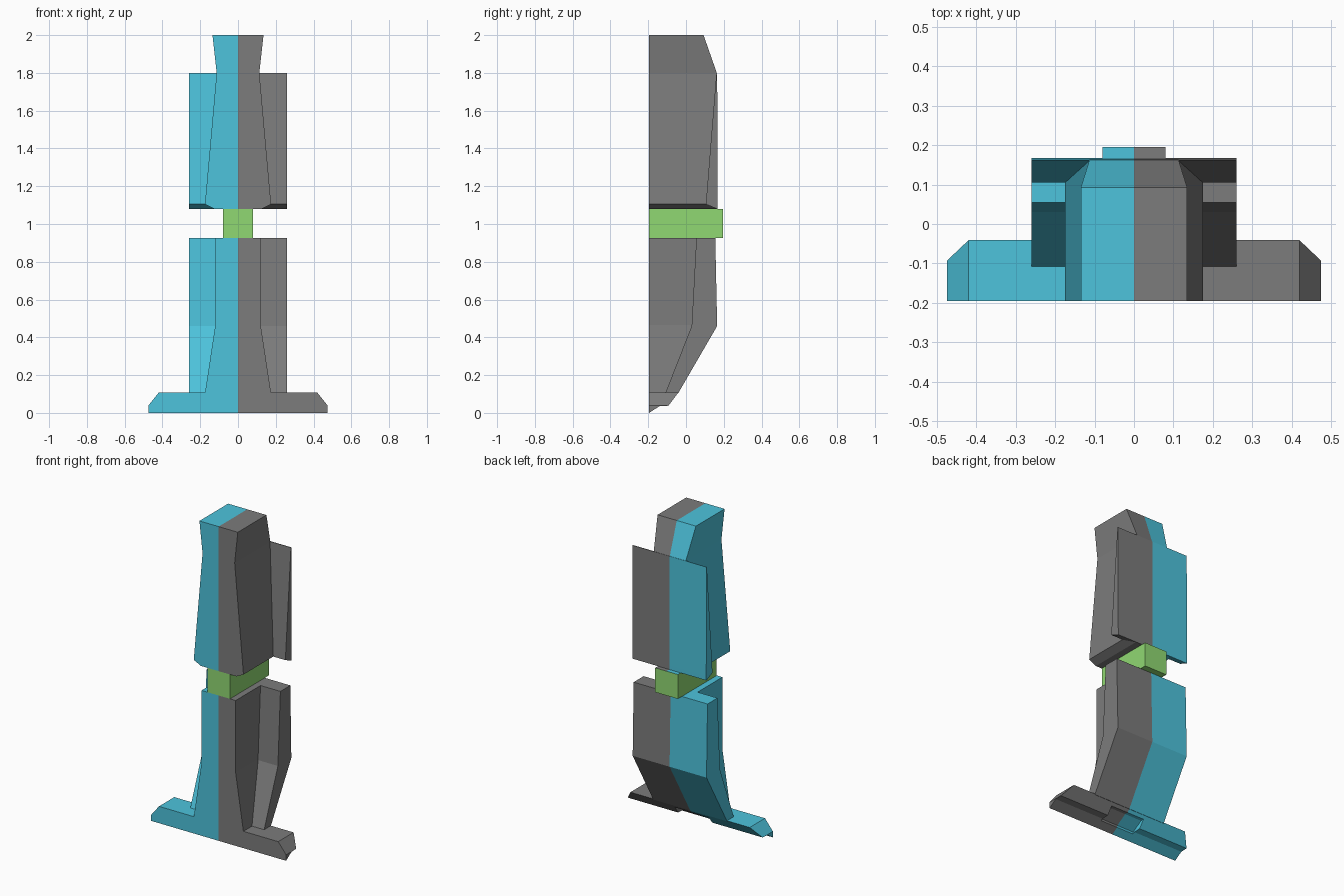
import bpy, bmesh

old = bpy.data.objects.get("Cube")
if old:
    bpy.data.objects.remove(old, do_unlink=True)


def make_material(name, colour):
    mat = bpy.data.materials.new(name)
    mat.use_nodes = True
    mat.diffuse_color = (*colour, 1)
    mat.node_tree.nodes["Principled BSDF"].inputs["Base Color"].default_value = (*colour, 1)
    return mat


blue = make_material("sky blue", (0.075, 0.55, 0.72))
grey = make_material("mid grey", (0.2, 0.2, 0.2))
green = make_material("leaf green", (0.28, 0.69, 0.17))


def loft(name, levels, rule=lambda centre, normal: centre.x > 0):
    """Stack rectangles (half width, front y, back y, z), split down the middle."""
    bm = bmesh.new()
    rings = []
    for w, front, back, z in levels:
        outline = [(-w, front), (0, front), (w, front), (w, back), (0, back), (-w, back)]
        rings.append([bm.verts.new((x, y, z)) for x, y in outline])
    for low, high in zip(rings, rings[1:]):
        for i in range(6):
            j = (i + 1) % 6
            bm.faces.new((low[i], low[j], high[j], high[i]))
    for ring in (rings[0], rings[-1]):
        bm.faces.new((ring[0], ring[1], ring[4], ring[5]))
        bm.faces.new((ring[1], ring[2], ring[3], ring[4]))
    bmesh.ops.remove_doubles(bm, verts=bm.verts, dist=0.0005)
    bmesh.ops.recalc_face_normals(bm, faces=bm.faces)
    for face in bm.faces:
        face.material_index = int(rule(face.calc_center_median(), face.normal))
    mesh = bpy.data.meshes.new(name)
    bm.to_mesh(mesh)
    bm.free()
    for mat in (blue, grey, green):
        mesh.materials.append(mat)
    obj = bpy.data.objects.new(name, mesh)
    bpy.context.collection.objects.link(obj)
    return obj


# Upper half: tapered column with a wide wedge plate behind it
loft("upper_column", [(0.125, -0.195, 0.163, 1.08), (0.175, -0.195, 0.163, 1.105),
                      (0.113, -0.195, 0.163, 1.8), (0.135, -0.195, 0.093, 2)])
loft("upper_back_plate", [(0.26, 0.164, 0.168, 1.08), (0.26, 0.105, 0.168, 1.105),
                          (0.26, 0.161, 0.165, 1.8)])

# Joint block: green, with the two side colours on its top
loft("joint_block", [(0.08, -0.195, 0.196, 0.925), (0.08, -0.195, 0.196, 1.08)],
     lambda centre, normal: centre.x > 0 if normal.z > 0.5 else 2)

# Lower half: flared column with a bent plate behind it
loft("lower_column", [(0.177, -0.195, -0.08, 0.09), (0.12, -0.195, 0.1, 0.465),
                      (0.12, -0.195, 0.1, 0.925)])
loft("lower_back_plate", [(0.26, -0.11, -0.042, 0.103), (0.26, 0.03, 0.165, 0.46),
                          (0.26, 0.055, 0.155, 0.925)])

# Foot: wide bar with chamfered ends and a notch under the middle
foot = loft("foot", [(0.475, -0.195, -0.195, 0), (0.475, -0.195, -0.14, 0.036),
                     (0.475, -0.195, -0.093, 0.038), (0.42, -0.195, -0.041, 0.107)])
cutter = loft("notch_cutter", [(0.12, -0.16, 0, -0.02), (0.12, -0.15, 0, 0.04),
                               (0.12, -0.08, 0, 0.085)])
cutter.hide_render = True
notch = foot.modifiers.new("notch", "BOOLEAN")
notch.operation = "DIFFERENCE"
notch.solver = "EXACT"
notch.object = cutter
bpy.context.view_layer.objects.active = foot
bpy.ops.object.modifier_apply(modifier=notch.name)
bpy.data.objects.remove(cutter, do_unlink=True)
